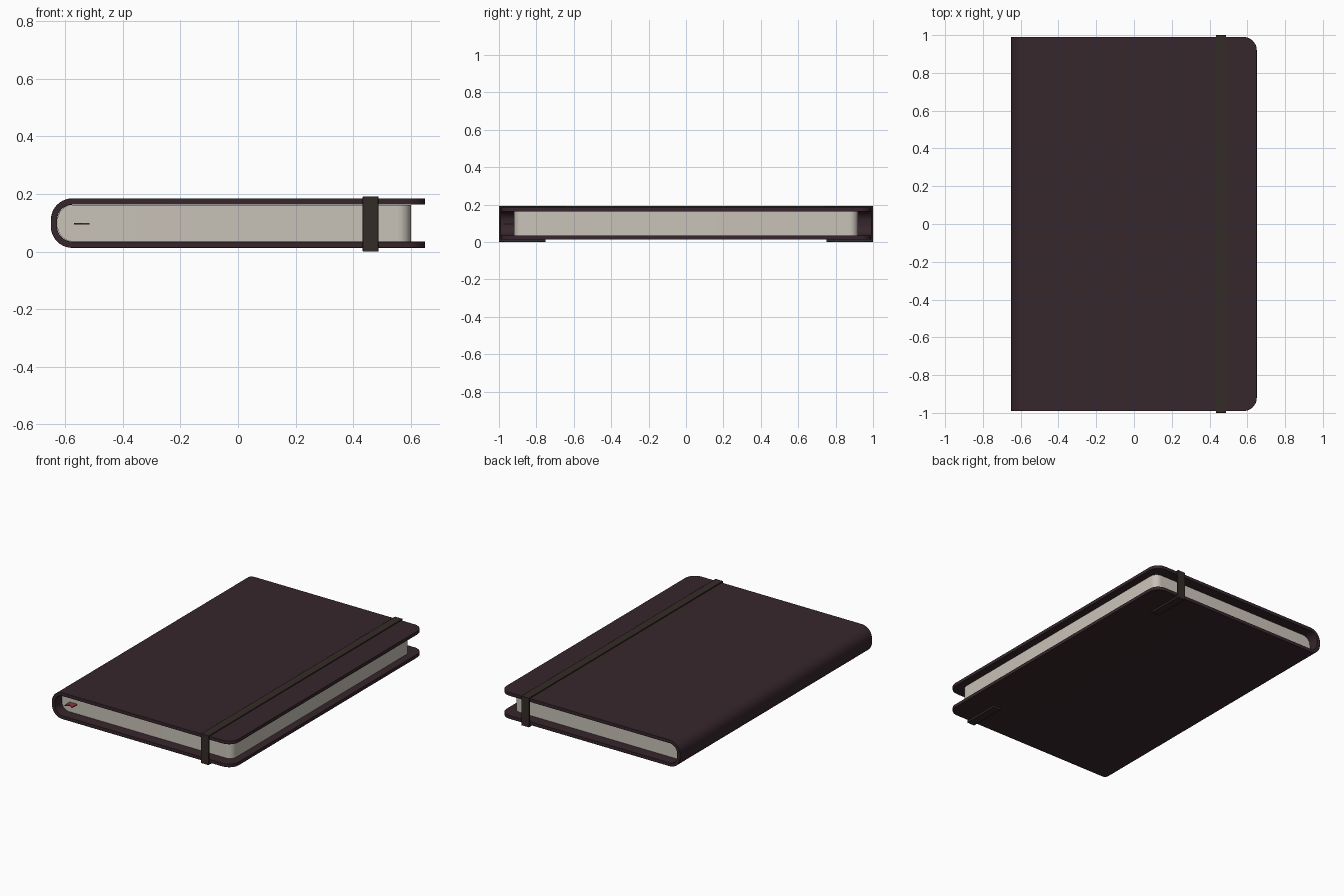
import bpy, bmesh, math

if "Cube" in bpy.data.objects:
    bpy.data.objects.remove(bpy.data.objects["Cube"])


def material(name, rgb):
    m = bpy.data.materials.new(name)
    m.diffuse_color = (*rgb, 1)
    m.use_nodes = True
    m.node_tree.nodes["Principled BSDF"].inputs["Base Color"].default_value = m.diffuse_color
    return m


def finish(name, bm, mat, bevel=0):
    bmesh.ops.remove_doubles(bm, verts=bm.verts, dist=1e-5)
    bmesh.ops.recalc_face_normals(bm, faces=bm.faces)
    me = bpy.data.meshes.new(name)
    bm.to_mesh(me)
    bm.free()
    ob = bpy.data.objects.new(name, me)
    bpy.context.collection.objects.link(ob)
    me.materials.append(mat)
    if bevel:
        b = ob.modifiers.new("bevel", "BEVEL")
        b.width, b.segments, b.limit_method = bevel, 2, "ANGLE"
        b.angle_limit = math.radians(50)
    bpy.ops.object.select_all(action="DESELECT")
    ob.select_set(True)
    bpy.context.view_layer.objects.active = ob
    bpy.ops.object.shade_smooth_by_angle(angle=math.radians(35))
    return ob


def ribbon_solid(name, a, b, half, mat, bevel=0):
    """Solid between matching xz paths a and b, running from -half to +half in y."""
    bm = bmesh.new()
    rows = [[bm.verts.new((x, s * h, z)) for (x, z), s in
             ((p, -1), (p, 1), (q, 1), (q, -1))] for p, q, h in zip(a, b, half)]
    for r, s in zip(rows, rows[1:]):
        for i in range(4):
            j = (i + 1) % 4
            if (r[i].co - r[j].co).length < 1e-6:
                bm.faces.new((r[i], s[i], s[j]))
            else:
                bm.faces.new((r[i], r[j], s[j], s[i]))
    if (rows[0][0].co - rows[0][3].co).length > 1e-6:
        bm.faces.new(rows[0])
    bm.faces.new(rows[-1])
    return finish(name, bm, mat, bevel)


def fore_edge(x_end, h, r, n=8):
    """x stations and half lengths around a rounded plan corner."""
    t = [math.pi / 2 * i / n for i in range(n + 1)]
    return [(x_end - r + r * math.sin(k), h - r + r * math.cos(k)) for k in t]


def spine_arc(x0, r, z_mid, z_half, n=10):
    """Upper half of the rounded spine, from the middle height to the top."""
    pts = [(x0, z_mid)]
    for i in range(n + 1):
        t = math.pi / 2 * i / n
        pts.append((x0 + r - r * math.cos(t), z_mid + z_half - r + r * math.sin(t)))
    return pts


leather = material("leather", (0.038, 0.020, 0.025))
paper = material("paper", (0.58, 0.54, 0.48))
elastic = material("elastic", (0.034, 0.025, 0.021))
red = material("red ribbon", (0.25, 0.04, 0.05))

ZM = 0.099


def flip(path):
    return [(x, 2 * ZM - z) for x, z in path]


# cover: one wrapped sheet around the spine
corner = fore_edge(0.65, 0.99, 0.07)
outer = spine_arc(-0.65, 0.075, ZM, 0.086) + [(x, ZM + 0.086) for x, _ in corner]
inner = spine_arc(-0.628, 0.053, ZM, 0.064) + [(x, ZM + 0.064) for x, _ in corner]
half = [0.99] * (len(outer) - len(corner)) + [h for _, h in corner]
ribbon_solid("cover", flip(outer)[:0:-1] + outer, flip(inner)[:0:-1] + inner,
             half[:0:-1] + half, leather, 0.004)

# page block
corner = fore_edge(0.60, 0.92, 0.045)
top = spine_arc(-0.627, 0.053, ZM, 0.0635) + [(x, ZM + 0.0635) for x, _ in corner]
half = [0.92] * (len(top) - len(corner)) + [h for _, h in corner]
ribbon_solid("pages", top, flip(top), half, paper)

# elastic strap: over the front, wrapping a short way underneath
bm = bmesh.new()
path_out = [(-0.75, 0), (-1, 0), (-1, 0.192), (1, 0.192), (1, 0), (0.75, 0)]
path_in = [(-0.75, 0.014), (-0.99, 0.014), (-0.99, 0.184),
           (0.99, 0.184), (0.99, 0.014), (0.75, 0.014)]
f = bm.faces.new([bm.verts.new((0.433, y, z)) for y, z in path_out + path_in[::-1]])
g = bmesh.ops.extrude_face_region(bm, geom=[f])
bmesh.ops.translate(bm, vec=(0.055, 0, 0),
                    verts=[v for v in g["geom"] if isinstance(v, bmesh.types.BMVert)])
finish("elastic_strap", bm, elastic, 0.002)

# bookmark ribbon with notched end
bm = bmesh.new()
plan = [(-0.57, -0.9), (-0.57, -0.975), (-0.543, -0.955), (-0.516, -0.975), (-0.516, -0.9)]
f = bm.faces.new([bm.verts.new((x, y, 0.094)) for x, y in plan])
g = bmesh.ops.extrude_face_region(bm, geom=[f])
bmesh.ops.translate(bm, vec=(0, 0, 0.006),
                    verts=[v for v in g["geom"] if isinstance(v, bmesh.types.BMVert)])
finish("bookmark", bm, red)
